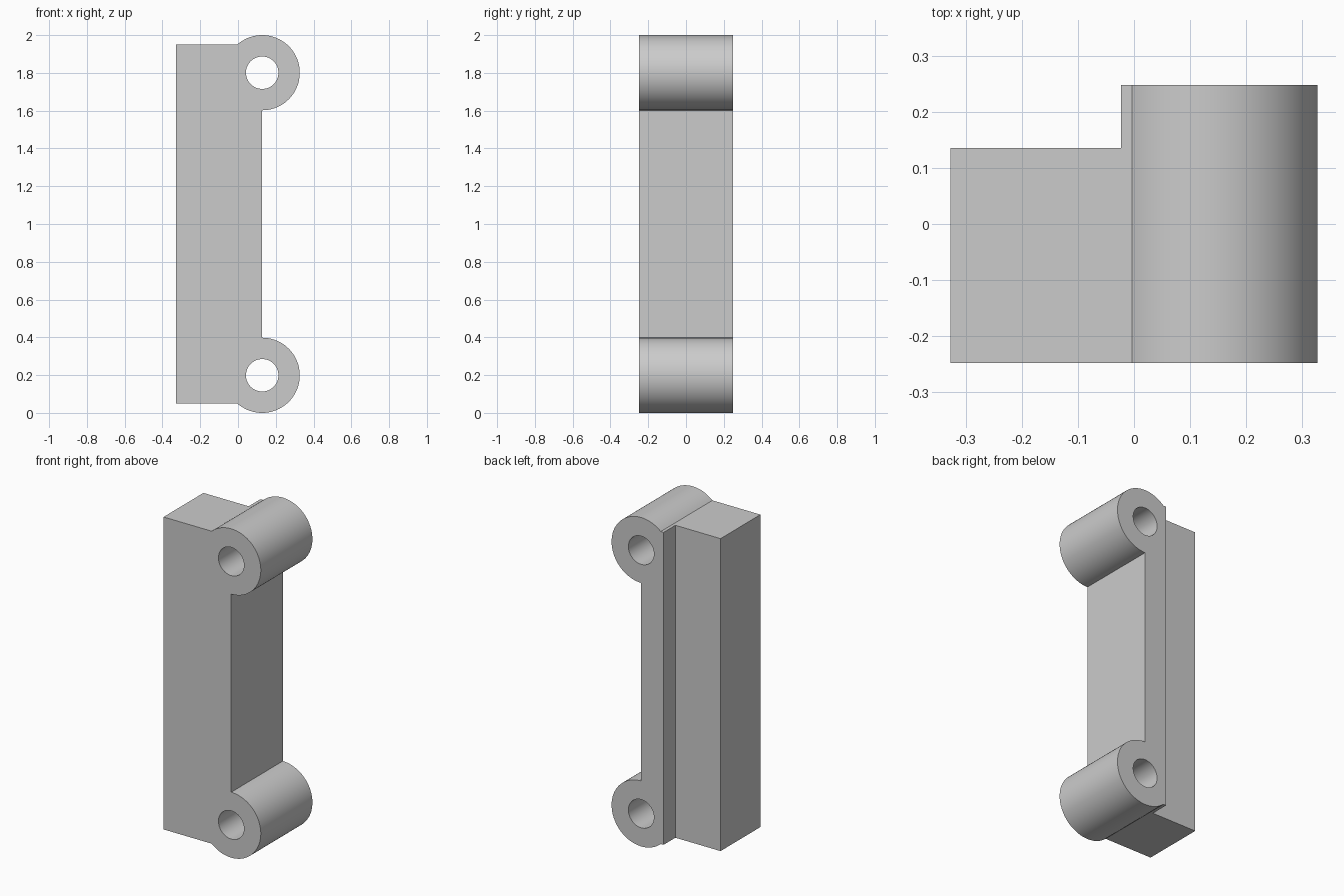
import bpy, bmesh, math
from mathutils import Matrix, Vector

cube = bpy.data.objects.get("Cube")
if cube:
    bpy.data.objects.remove(cube, do_unlink=True)

# Main dimensions
LEFT, STEP_X, LUG_X = -0.327, -0.023, 0.128
BOTTOM, TOP = 0.05, 1.95
FRONT, STEP_Y, BACK = -0.248, 0.135, 0.248
LUG_Z, LUG_R, HOLE_R = 0.199, 0.199, 0.086
SEGMENTS = 48

grey = bpy.data.materials.new("plain grey")
grey.use_nodes = True
colour = (0.6, 0.6, 0.6, 1)
grey.diffuse_color = colour
grey.node_tree.nodes["Principled BSDF"].inputs["Base Color"].default_value = colour


def make_object(name, bm):
    bmesh.ops.recalc_face_normals(bm, faces=bm.faces)
    mesh = bpy.data.meshes.new(name)
    bm.to_mesh(mesh)
    bm.free()
    mesh.materials.append(grey)
    obj = bpy.data.objects.new(name, mesh)
    bpy.context.collection.objects.link(obj)
    return obj


def extruded(name, outline, y0, y1):
    """Extrude an x-z outline from y0 to y1."""
    bm = bmesh.new()
    face = bm.faces.new([bm.verts.new((x, y0, z)) for x, z in outline])
    geom = bmesh.ops.extrude_face_region(bm, geom=[face])["geom"]
    verts = [v for v in geom if isinstance(v, bmesh.types.BMVert)]
    bmesh.ops.translate(bm, verts=verts, vec=Vector((0, y1 - y0, 0)))
    return make_object(name, bm)


def cut(target, cutter):
    cutter.hide_render = True
    mod = target.modifiers.new("cut", "BOOLEAN")
    mod.operation, mod.solver, mod.object = "DIFFERENCE", "EXACT", cutter
    bpy.context.view_layer.objects.active = target
    bpy.ops.object.modifier_apply(modifier=mod.name)
    bpy.data.objects.remove(cutter, do_unlink=True)


# Bar with a round lug at each end; the upper half mirrors the lower
start = math.pi / 2
end = -math.pi + math.asin((LUG_Z - BOTTOM) / LUG_R)
lower = []
for i in range(SEGMENTS + 1):
    a = start + (end - start) * i / SEGMENTS
    lower.append((LUG_X + LUG_R * math.cos(a), LUG_Z + LUG_R * math.sin(a)))
lower.append((LEFT, BOTTOM))
upper = [(x, BOTTOM + TOP - z) for x, z in reversed(lower)]
bracket = extruded("hinge_bracket", lower + upper, FRONT, BACK)

# Rear step along the outer side
step = [(LEFT - 1, -1), (STEP_X, -1), (STEP_X, TOP + 1), (LEFT - 1, TOP + 1)]
cut(bracket, extruded("step_cutter", step, STEP_Y, BACK + 1))

# Pin holes through both lugs
for z in (LUG_Z, BOTTOM + TOP - LUG_Z):
    ring = [(LUG_X + HOLE_R * math.cos(math.tau * i / SEGMENTS),
             z + HOLE_R * math.sin(math.tau * i / SEGMENTS)) for i in range(SEGMENTS)]
    cut(bracket, extruded("hole_cutter", ring, FRONT - 1, BACK + 1))

# Smooth curves with crisp edges
bpy.ops.object.select_all(action="DESELECT")
bracket.select_set(True)
bpy.context.view_layer.objects.active = bracket
bpy.ops.object.shade_smooth_by_angle(angle=math.radians(30))
